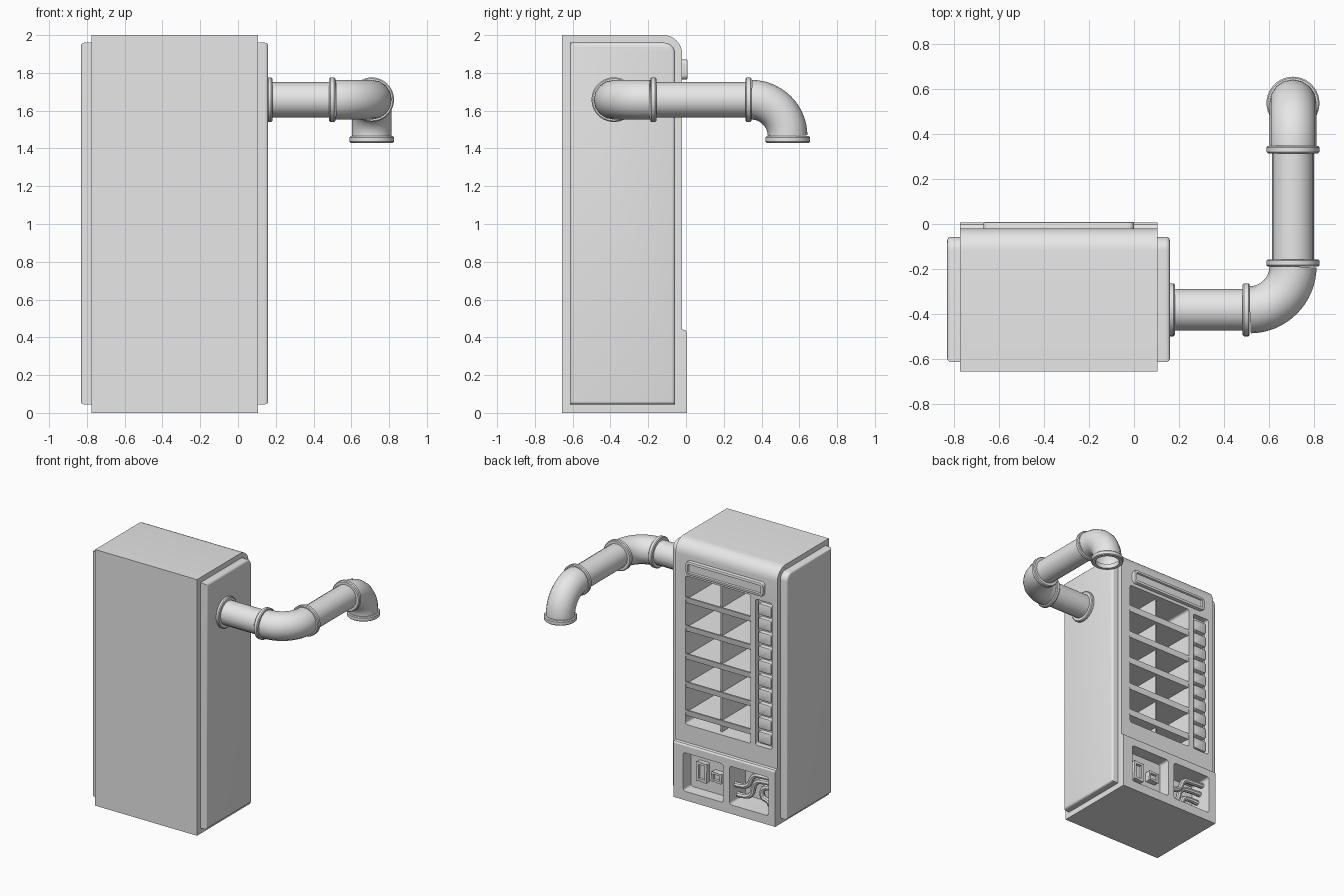
import bpy, bmesh, math
from mathutils import Vector

cube = bpy.data.objects.get("Cube")
if cube:
    bpy.data.objects.remove(cube, do_unlink=True)

# One plain grey for everything
grey = bpy.data.materials.new("plain_grey")
grey.use_nodes = True
COLOUR = (0.8, 0.8, 0.8, 1)
grey.diffuse_color = COLOUR
grey.node_tree.nodes["Principled BSDF"].inputs["Base Color"].default_value = COLOUR


def activate(ob):
    bpy.ops.object.select_all(action='DESELECT')
    ob.select_set(True)
    bpy.context.view_layer.objects.active = ob


def finish(name, bm, smooth=True):
    bmesh.ops.recalc_face_normals(bm, faces=bm.faces)
    mesh = bpy.data.meshes.new(name)
    bm.to_mesh(mesh)
    bm.free()
    mesh.materials.append(grey)
    ob = bpy.data.objects.new(name, mesh)
    bpy.context.collection.objects.link(ob)
    if smooth:
        activate(ob)
        bpy.ops.object.shade_smooth_by_angle(angle=math.radians(35))
    return ob


def prism(points, x0, x1):
    """Extrude a (y, z) outline along x."""
    bm = bmesh.new()
    face = bm.faces.new([bm.verts.new((x0, y, z)) for y, z in points])
    ext = bmesh.ops.extrude_face_region(bm, geom=[face])
    verts = [v for v in ext["geom"] if isinstance(v, bmesh.types.BMVert)]
    bmesh.ops.translate(bm, verts=verts, vec=(x1 - x0, 0, 0))
    return bm


def round_corner(cy, cz, r, n=8):
    return [(cy + r * math.cos(a), cz + r * math.sin(a))
            for a in (i * math.pi / 2 / n for i in range(n + 1))]


def plate(name, x, y, z, r=0.0, edge=0.0, sink=None):
    """Box with corners rounded in the xz plane, an eased +y rim and an optional sunken middle."""
    bm = prism([(y[0], z[0]), (y[1], z[0]), (y[1], z[1]), (y[0], z[1])], x[0], x[1])
    if r:
        along = [e for e in bm.edges
                 if abs((e.verts[0].co - e.verts[1].co).normalized().y) > 0.9]
        bmesh.ops.bevel(bm, geom=along, offset=r, segments=4, profile=0.5, affect='EDGES')
    bm.normal_update()
    front = max(bm.faces, key=lambda f: f.calc_center_median().y)
    if sink:
        bmesh.ops.inset_region(bm, faces=[front], thickness=sink[0])
        outer = [e for e in bm.edges if all(abs(v.co.y - y[1]) < 1e-5 for v in e.verts)
                 and any(abs(f.normal.y) < 0.5 for f in e.link_faces)]
        bmesh.ops.inset_region(bm, faces=[front], thickness=0.004, depth=-sink[1])
    else:
        outer = list(front.edges)
    if edge:
        bmesh.ops.bevel(bm, geom=outer, offset=edge, segments=2, profile=0.5, affect='EDGES')
    return finish(name, bm)


def cut(target, cutter):
    cutter.hide_render = True
    mod = target.modifiers.new("recess", 'BOOLEAN')
    mod.operation = 'DIFFERENCE'
    mod.solver = 'EXACT'
    mod.object = cutter
    activate(target)
    bpy.ops.object.modifier_apply(modifier=mod.name)
    bpy.data.objects.remove(cutter, do_unlink=True)


def tube(name, path, radius, sides=32, spline='POLY'):
    """Open round tube along a path."""
    curve = bpy.data.curves.new(name, 'CURVE')
    curve.dimensions = '3D'
    curve.bevel_depth = radius
    curve.bevel_resolution = sides // 4 - 2
    s = curve.splines.new(spline)
    s.points.add(len(path) - 1)
    for p, co in zip(s.points, path):
        p.co = (*co, 1)
    s.use_endpoint_u = True
    s.order_u = 3
    s.resolution_u = 8
    s.use_smooth = True
    curve.materials.append(grey)
    ob = bpy.data.objects.new(name, curve)
    bpy.context.collection.objects.link(ob)
    activate(ob)
    bpy.ops.object.convert(target='MESH')
    bpy.ops.object.shade_smooth_by_angle(angle=math.radians(40))


def ring(name, start, axis, length, outer, inner, chamfer=0.006):
    """Hollow chamfered collar, spun around its axis."""
    axis = Vector(axis)
    side = axis.orthogonal().normalized()
    section = [(inner, 0), (outer - chamfer, 0), (outer, chamfer),
               (outer, length - chamfer), (outer - chamfer, length), (inner, length)]
    bm = bmesh.new()
    vs = [bm.verts.new(Vector(start) + side * r + axis * t) for r, t in section]
    edges = [bm.edges.new((vs[i - 1], vs[i])) for i in range(len(vs))]
    bmesh.ops.spin(bm, geom=vs + edges, cent=start, axis=axis,
                   angle=2 * math.pi, steps=40, use_duplicate=False)
    bmesh.ops.remove_doubles(bm, verts=bm.verts, dist=1e-4)
    finish(name, bm)


# Cabinet: side outline with a rounded top edge and a thicker base
FACE, BASE, REAR = -0.02, 0.006, -0.656
outline = [(REAR, 0), (BASE, 0), (BASE, 0.425), (BASE - 0.008, 0.437), (FACE, 0.442)]
outline += round_corner(FACE - 0.1, 1.9, 0.1) + [(REAR, 2)]
cabinet = finish("cabinet", prism(outline, -0.775, 0.105), False)

# Recesses in the cabinet: display, keypad, payment bay, hose bay
WIN = (-0.545, 0.02)
for x, z, depth in ((WIN, (0.58, 1.74), 0.45),
                    ((-0.73, -0.585), (0.58, 1.72), 0.045),
                    ((-0.325, 0.02), (0.07, 0.37), 0.07),
                    ((-0.715, -0.38), (0.07, 0.37), 0.17)):
    cut(cabinet, plate("cutter", x, (FACE - depth, 0.1), z, 0.018))
activate(cabinet)
bpy.ops.object.shade_smooth_by_angle(angle=math.radians(30))

# Side panels with eased outer edges
panel = [(-0.615, 0.045), (-0.057, 0.045)] + round_corner(-0.117, 1.9, 0.06) + [(-0.615, 1.96)]
for name, x0, x1 in (("left_panel", 0.1, 0.16), ("right_panel", -0.77, -0.832)):
    bm = prism(panel, x0, x1)
    rim = [e for e in bm.edges if all(abs(v.co.x - x1) < 1e-5 for v in e.verts)]
    bmesh.ops.bevel(bm, geom=rim, offset=0.018, segments=4, profile=0.5, affect='EDGES')
    finish(name, bm)

# Sign plate above the display
plate("sign", (-0.67, 0.0), (FACE - 0.01, 0.009), (1.765, 1.87), 0.025, 0.006, (0.02, 0.012))

# Shelves with raised front lips, and the middle divider
for i in range(5):
    z = 0.66 + 0.22 * i
    plate(f"shelf_{i + 1}", WIN, (-0.47, -0.04), (z - 0.01, z + 0.01))
    lip = [(-0.055, z - 0.015), (-0.03, z - 0.015), (-0.022, z + 0.03), (-0.035, z + 0.03)]
    finish(f"shelf_lip_{i + 1}", prism(lip, *WIN), False)
plate("shelf_divider", (-0.268, -0.256), (-0.47, -0.06), (0.58, 1.74))

# Keypad buttons
for i in range(10):
    z = 0.6 + 0.111 * i
    plate(f"button_{i + 1}", (-0.715, -0.6), (-0.07, -0.03), (z, z + 0.088), 0.016, 0.008)

# Payment bay: coin plate and note slot
plate("coin_plate", (-0.14, -0.05), (-0.1, -0.055), (0.145, 0.295), 0.006, 0.004, (0.02, 0.02))
plate("note_slot", (-0.275, -0.185), (-0.1, -0.045), (0.18, 0.255), 0.006, 0.004, (0.016, 0.02))

# Hoses in the open bay
hoses = [[(-0.37, 0.2), (-0.49, 0.19), (-0.53, 0.32), (-0.63, 0.32), (-0.73, 0.33)],
         [(-0.37, 0.11), (-0.5, 0.1), (-0.52, 0.25), (-0.62, 0.27), (-0.73, 0.27)],
         [(-0.73, 0.21), (-0.58, 0.23), (-0.56, 0.12), (-0.64, 0.11), (-0.65, 0.05)]]
for i, pts in enumerate(hoses):
    tube(f"hose_{i + 1}", [(x, -0.07 - 0.03 * i, z) for x, z in pts], 0.02, 16, 'NURBS')

# Duct: two straight runs and two elbows
PY, PZ, PX, R = -0.382, 1.658, 0.708, 0.193
arc = [i * math.pi / 32 for i in range(17)]
x1, y1, y2 = PX - R, PY + R, 0.345
tube("duct_inner_run", [(0.1, PY, PZ), (x1, PY, PZ)], 0.093)
tube("duct_side_elbow", [(x1 + R * math.sin(a), y1 - R * math.cos(a), PZ) for a in arc], 0.105)
tube("duct_outer_run", [(PX, y1, PZ), (PX, y2, PZ)], 0.093)
tube("duct_down_elbow", [(PX, y2 + R * math.sin(a), PZ - R + R * math.cos(a)) for a in arc], 0.105)

# Duct collars
ring("wall_flange", (0.155, PY, PZ), (1, 0, 0), 0.027, 0.118, 0.09)
ring("inner_collar", (x1 - 0.032, PY, PZ), (1, 0, 0), 0.032, 0.118, 0.09)
ring("middle_collar", (PX, y1, PZ), (0, 1, 0), 0.032, 0.118, 0.09)
ring("outer_collar", (PX, y2 - 0.03, PZ), (0, 1, 0), 0.032, 0.118, 0.09)
ring("mouth_collar", (PX, y2 + R, PZ - R), (0, 0, -1), 0.035, 0.118, 0.088)
